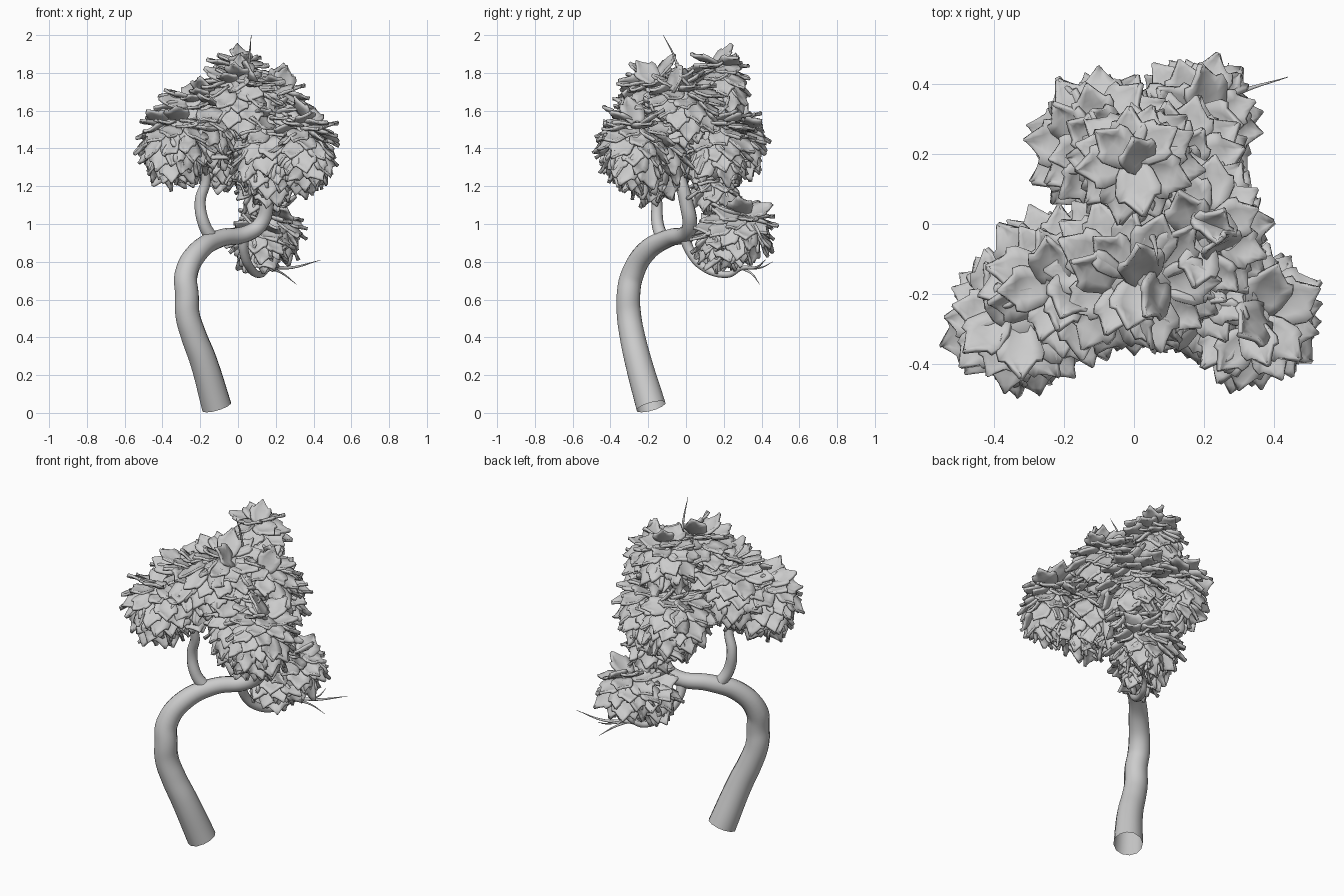
import bpy, math, random
from mathutils import Vector

if "Cube" in bpy.data.objects:
    bpy.data.objects.remove(bpy.data.objects["Cube"])

random.seed(4)


def tube(name, points):
    """Tapered round limb through (x, y, z, radius) points, open at the ends."""
    cu = bpy.data.curves.new(name, 'CURVE')
    cu.dimensions = '3D'
    cu.bevel_depth = 1.0
    cu.bevel_resolution = 4
    cu.resolution_u = 6
    sp = cu.splines.new('BEZIER')
    sp.bezier_points.add(len(points) - 1)
    for bp, (x, y, z, r) in zip(sp.bezier_points, points):
        bp.co = (x, y, z)
        bp.radius = r
        bp.handle_left_type = bp.handle_right_type = 'AUTO'
    ob = bpy.data.objects.new(name, cu)
    bpy.context.collection.objects.link(ob)
    bpy.ops.object.select_all(action='DESELECT')
    bpy.context.view_layer.objects.active = ob
    ob.select_set(True)
    bpy.ops.object.convert(target='MESH')
    bpy.ops.object.shade_smooth_by_angle(angle=math.radians(50))


# Trunk and limbs
tube("trunk", [(-.113, -.185, .033, .081), (-.185, -.255, .28, .073), (-.235, -.285, .41, .069),
               (-.267, -.302, .52, .066), (-.27, -.305, .62, .064), (-.275, -.285, .73, .062),
               (-.21, -.21, .855, .056), (-.09, -.09, .925, .047),
               (.05, .0, .95, .043), (.12, .02, 1.0, .04), (.155, .0, 1.12, .037),
               (.15, -.04, 1.3, .03), (.08, -.03, 1.55, .018)])
tube("left_branch", [(-.13, -.12, .91, .036), (-.18, -.15, 1.0, .032), (-.2, -.155, 1.12, .029),
                     (-.17, -.17, 1.24, .026), (-.22, -.22, 1.4, .015)])
tube("rear_branch", [(.04, -.01, .945, .03), (.1, .1, .97, .026), (.17, .26, .97, .012)])
tube("low_branch", [(.03, -.01, .94, .03), (.03, .02, .86, .026), (.06, .09, .775, .023),
                    (.12, .22, .733, .018), (.17, .29, .765, .012), (.29, .37, .77, .007),
                    (.44, .42, .81, .001)])
# Twigs
tube("twig_lower", [(.18, .30, .765, .008), (.24, .35, .735, .005), (.31, .39, .68, .001)])
tube("twig_rear", [(.21, .33, .765, .007), (.26, .40, .77, .004), (.27, .46, .80, .001)])
tube("twig_top", [(.05, -.03, 1.75, .012), (.06, -.06, 1.88, .006), (.07, -.12, 2.0, .001)])

# Foliage clumps: centre and outer radii
CLUMPS = {
    "foliage_left": ((-.33, -.28, 1.43), (.20, .18, .21)),
    "foliage_left_inner": ((-.20, -.17, 1.52), (.22, .20, .24)),
    "foliage_right": ((.34, -.27, 1.40), (.18, .19, .23)),
    "foliage_right_inner": ((.17, -.17, 1.40), (.21, .20, .28)),
    "foliage_right_upper": ((.19, -.03, 1.60), (.18, .21, .22)),
    "foliage_centre": ((.0, -.14, 1.63), (.23, .22, .23)),
    "foliage_top": ((.0, .18, 1.74), (.15, .15, .20)),
    "foliage_back": ((-.09, .22, 1.43), (.18, .20, .23)),
    "foliage_back_right": ((.12, .15, 1.40), (.18, .19, .25)),
    "foliage_neck": ((.13, .16, 1.19), (.12, .13, .14)),
    "foliage_low": ((.18, .29, .97), (.17, .175, .165)),
    "foliage_low_front": ((.11, .19, .92), (.15, .14, .155)),
}

# Leaf outline: (distance along leaf, half width), broad with a pointed tip
OUTLINE = [(0, .03), (.03, .05), (.06, .064), (.085, .058), (.105, .042), (.13, .022), (.155, .003)]
COLS = [-1, -.5, 0, .5, 1]


def depth(p, c, r):
    return math.sqrt(sum(((p[i] - c[i]) / r[i]) ** 2 for i in range(3)))


def add_leaf(verts, faces, base, d, side, up, s):
    start = len(verts)
    ph = random.uniform(0, 6)
    for j, (v, w) in enumerate(OUTLINE):
        for u in COLS:
            # side lobes sweep forward, middle is hollowed, tip curls out
            along = v + .02 * abs(u) ** 2 * (j in (2, 3))
            h = .22 * w * u * u + .005 * math.sin(ph + 45 * v + 2 * u) + 1.2 * (v - .05) ** 2
            verts.append(base + s * (d * along + side * (w * u) + up * h))
    n = len(COLS)
    for j in range(len(OUTLINE) - 1):
        for i in range(n - 1):
            a = start + j * n + i
            faces.append((a, a + 1, a + n + 1, a + n))


for name, (c, r) in CLUMPS.items():
    centre = Vector(c)
    verts, faces = [], []
    count = int(72 * (sum(r) / .63) ** 2)
    for k in range(count):
        z = 1 - 2 * (k + .5) / count
        a = k * 2.39996
        q = math.sqrt(1 - z * z)
        n = Vector((q * math.cos(a), q * math.sin(a), z))
        inner = Vector([n[i] * (r[i] - .075) for i in range(3)])
        # leaves overlap like petals, fanning away from the crown
        away = Vector((0, 0, -1)) + Vector([random.gauss(0, .3) for _ in range(3)])
        t = (away - n * away.dot(n)).normalized()
        d = (n * random.uniform(.45, .85) + t * .75).normalized()
        up = (n - d * n.dot(d)).normalized()
        s = random.uniform(.85, 1.12)
        base = centre + inner - d * .03
        tip = base + d * .13
        if any(o != name and depth(tip, *CLUMPS[o]) < .75 for o in CLUMPS):
            continue
        add_leaf(verts, faces, base, d, d.cross(up), up, s)
    me = bpy.data.meshes.new(name)
    me.from_pydata(verts, [], faces)
    me.polygons.foreach_set("use_smooth", [True] * len(faces))
    ob = bpy.data.objects.new(name, me)
    bpy.context.collection.objects.link(ob)
    mod = ob.modifiers.new("thickness", 'SOLIDIFY')
    mod.thickness = .014
    mod.offset = 0

    # Dense core behind the leaves
    bpy.ops.mesh.primitive_ico_sphere_add(subdivisions=3, radius=1, location=c)
    core = bpy.context.object
    core.name = name + "_core"
    core.scale = [v - .075 for v in r]
    bpy.ops.object.shade_smooth()
